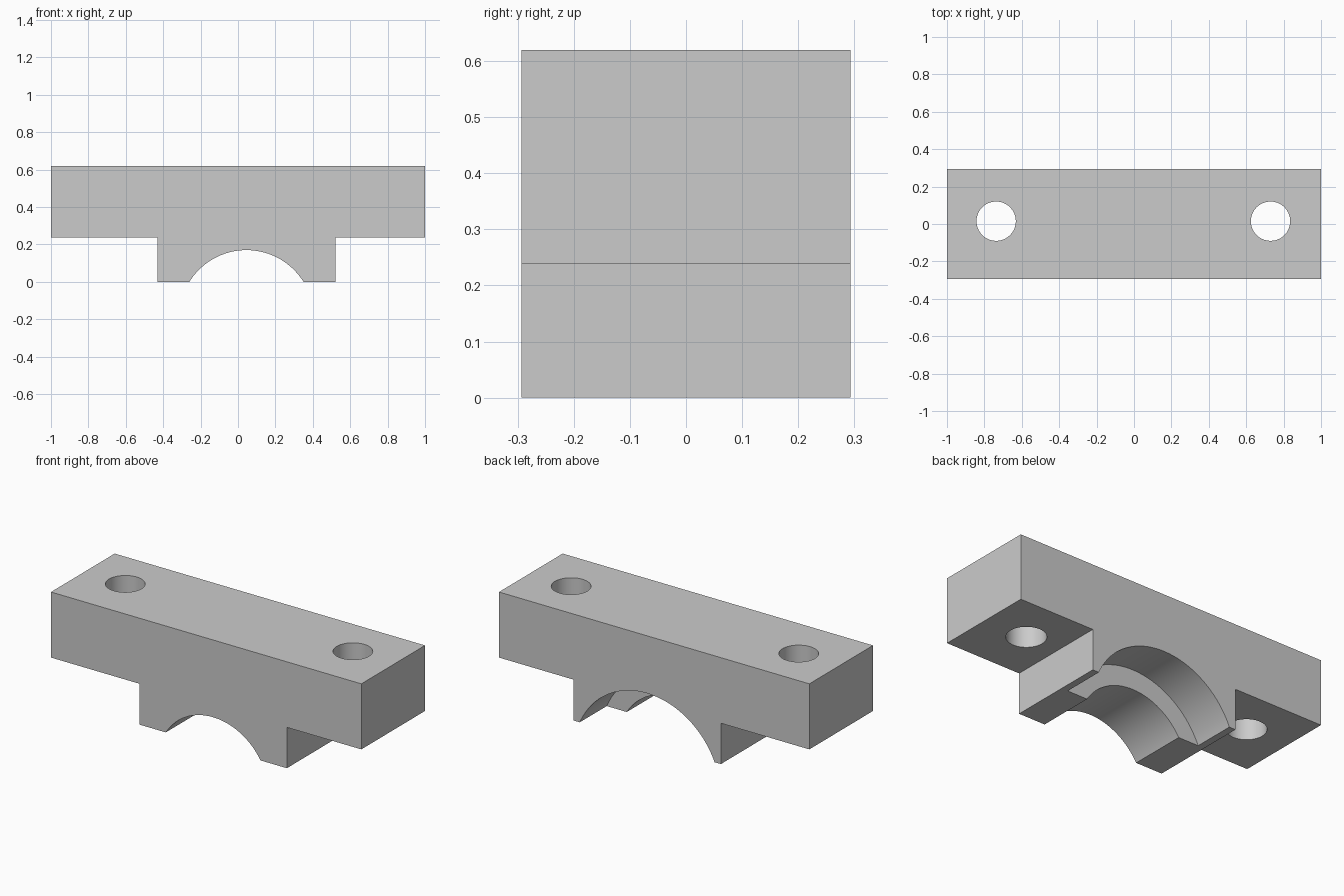
import bpy, bmesh, math

if "Cube" in bpy.data.objects:
    bpy.data.objects.remove(bpy.data.objects["Cube"], do_unlink=True)

HALF_DEPTH = 0.293
TOP, SHELF = 0.62, 0.238
PAD_LEFT, PAD_RIGHT = 0.52, -0.43
BORE_X, BORE_Z = 0.045, -0.189
STEP_Y = 0.045

grey = bpy.data.materials.new("plain grey")
grey.use_nodes = True
colour = (0.6, 0.6, 0.6, 1)
grey.diffuse_color = colour
grey.node_tree.nodes["Principled BSDF"].inputs["Base Color"].default_value = colour


def extruded(name, profile, depth):
    """Extrude an x-z profile along y, centred on y = 0."""
    bm = bmesh.new()
    face = bm.faces.new([bm.verts.new((x, -depth, z)) for x, z in profile])
    grown = bmesh.ops.extrude_face_region(bm, geom=[face])["geom"]
    moved = [v for v in grown if isinstance(v, bmesh.types.BMVert)]
    bmesh.ops.translate(bm, verts=moved, vec=(0, 2 * depth, 0))
    bmesh.ops.recalc_face_normals(bm, faces=bm.faces)
    mesh = bpy.data.meshes.new(name)
    bm.to_mesh(mesh)
    bm.free()
    mesh.materials.append(grey)
    obj = bpy.data.objects.new(name, mesh)
    bpy.context.collection.objects.link(obj)
    return obj


def cut_cylinder(target, name, radius, length, location, along_y=False):
    """Subtract a cylinder from the target."""
    turn = (math.pi / 2, 0, 0) if along_y else (0, 0, 0)
    bpy.ops.mesh.primitive_cylinder_add(vertices=96, radius=radius, depth=length,
                                        location=location, rotation=turn)
    cutter = bpy.context.object
    cutter.name = name
    cutter.data.materials.append(grey)
    cutter.hide_render = True
    bpy.context.view_layer.objects.active = target
    mod = target.modifiers.new(name, "BOOLEAN")
    mod.operation, mod.solver, mod.object = "DIFFERENCE", "EXACT", cutter
    bpy.ops.object.modifier_apply(modifier=mod.name)
    bpy.data.objects.remove(cutter, do_unlink=True)


# Clamp body: wide bar with a lower pad
cap = extruded("bearing_cap", [
    (-1, TOP), (-1, SHELF), (PAD_RIGHT, SHELF), (PAD_RIGHT, 0),
    (PAD_LEFT, 0), (PAD_LEFT, SHELF), (1, SHELF), (1, TOP)], HALF_DEPTH)

# Shaft bore through the pad, and its wider counterbore at the back
cut_cylinder(cap, "shaft_bore", 0.359, 2, (BORE_X, 0, BORE_Z), True)
cut_cylinder(cap, "counterbore", 0.474, 1, (BORE_X, STEP_Y + 0.5, BORE_Z), True)

# Bolt holes
for side, x in (("right", -0.737), ("left", 0.73)):
    cut_cylinder(cap, side + "_bolt_hole", 0.105, 2, (x, 0.015, 0.4))

# Smooth bores with sharp edges
bpy.ops.object.select_all(action="DESELECT")
cap.select_set(True)
bpy.context.view_layer.objects.active = cap
bpy.ops.object.shade_smooth_by_angle(angle=math.radians(30))
